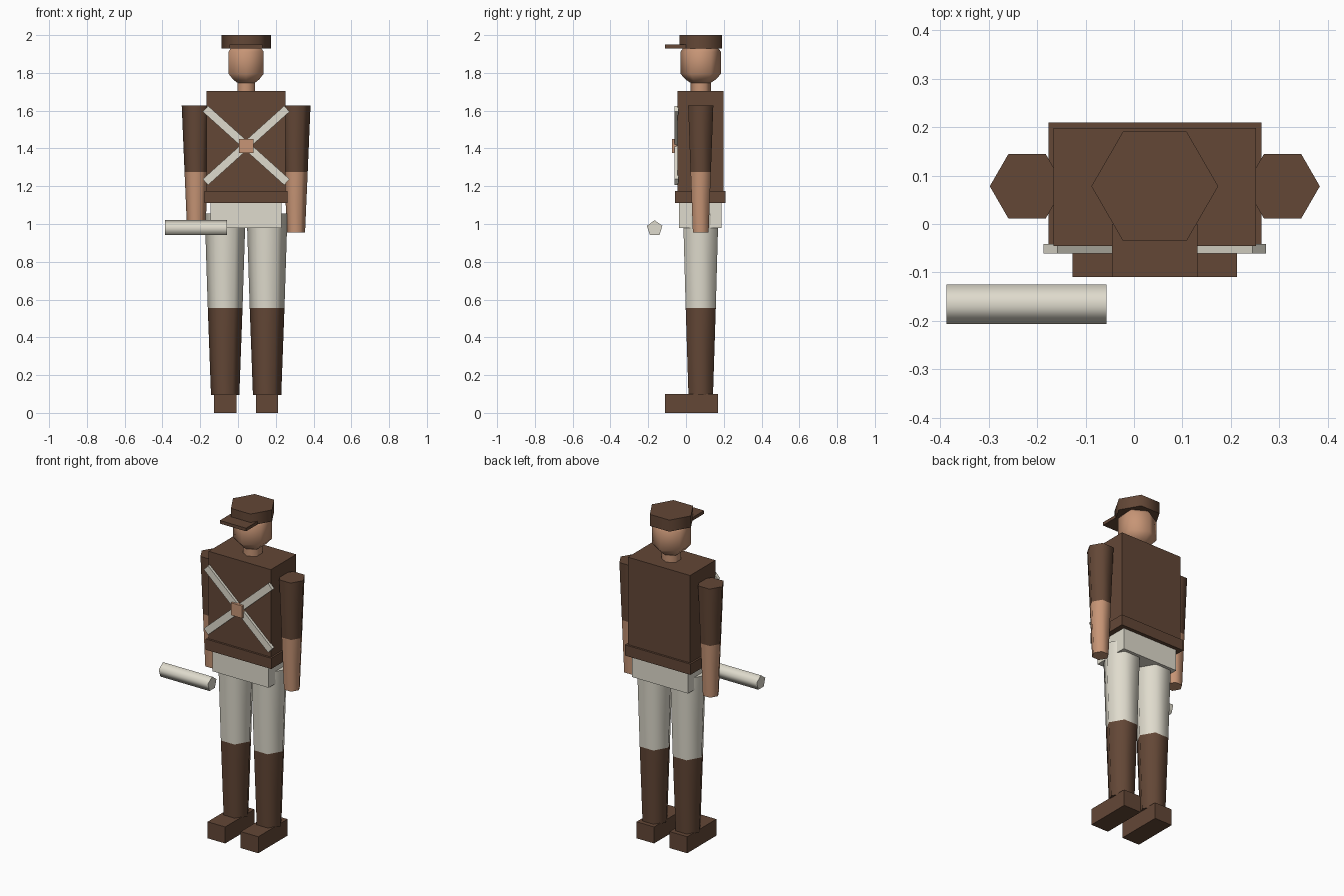
import bpy, bmesh
from math import pi, cos, sin, radians
from mathutils import Matrix

if "Cube" in bpy.data.objects:
    bpy.data.objects.remove(bpy.data.objects["Cube"])

CX, CY = 0.043, 0.078  # body axis


def material(name, rgb):
    m = bpy.data.materials.new(name)
    m.use_nodes = True
    m.diffuse_color = (*rgb, 1)
    m.node_tree.nodes["Principled BSDF"].inputs["Base Color"].default_value = (*rgb, 1)
    return m


brown = material("brown cloth", (0.125, 0.063, 0.037))
white = material("off white", (0.74, 0.71, 0.61))
skin = material("skin", (0.57, 0.30, 0.18))


def finish(name, bm, mats, smooth=False):
    bmesh.ops.recalc_face_normals(bm, faces=bm.faces)
    mesh = bpy.data.meshes.new(name)
    bm.to_mesh(mesh)
    bm.free()
    ob = bpy.data.objects.new(name, mesh)
    bpy.context.collection.objects.link(ob)
    for m in mats:
        mesh.materials.append(m)
    if smooth:
        bpy.ops.object.select_all(action="DESELECT")
        ob.select_set(True)
        bpy.context.view_layer.objects.active = ob
        bpy.ops.object.shade_smooth_by_angle(angle=radians(75))
    return ob


def box(name, mat, x, y, z):
    """Box from (min, max) pairs."""
    bm = bmesh.new()
    bmesh.ops.create_cube(bm, size=1)
    for v in bm.verts:
        v.co = [a + (b - a) * (c + 0.5) for (a, b), c in zip((x, y, z), v.co)]
    return finish(name, bm, [mat])


def lathe(name, mats, x, y, rings, sides=6, turn=0.0, split=None):
    """Stack of polygon rings (z, radius); faces below split use the second material."""
    bm = bmesh.new()
    loops = [[bm.verts.new((x + r * cos(turn + 2 * pi * i / sides),
                            y + r * sin(turn + 2 * pi * i / sides), z))
              for i in range(sides)] for z, r in rings]
    for a, b in zip(loops, loops[1:]):
        for i in range(sides):
            j = (i + 1) % sides
            bm.faces.new((a[i], a[j], b[j], b[i]))
    bm.faces.new(loops[0])
    bm.faces.new(loops[-1])
    if split is not None:
        for f in bm.faces:
            f.material_index = int(f.calc_center_median().z < split)
    return finish(name, bm, mats, smooth=True)


# Torso, jacket hem and hips
box("jacket", brown, (CX - 0.209, CX + 0.209), (-0.045, 0.198), (1.14, 1.705))
box("jacket_hem", brown, (CX - 0.22, CX + 0.22), (-0.057, 0.21), (1.11, 1.175))
box("hips", white, (CX - 0.188, CX + 0.188), (-0.037, 0.188), (0.98, 1.12))

# Limbs and feet, mirrored about the body axis
for side, s in (("right", -1), ("left", 1)):
    lathe(side + "_arm", [brown, skin], CX + s * 0.264, CY,
          [(1.627, 0.077), (1.275, 0.062), (0.955, 0.048)], split=1.27)
    lx = CX + s * 0.111
    lathe(side + "_leg", [white, brown], lx, CY,
          [(1.055, 0.108), (0.555, 0.092), (0.095, 0.075)], split=0.55)
    box(side + "_foot", brown, (lx - 0.059, lx + 0.059), (-0.11, 0.17), (0, 0.1))

# Crossed straps and buckle
for name, s in (("strap_rising", 1), ("strap_falling", -1)):
    strap = box(name, white, (-0.29, 0.29), (-0.01, 0.01), (-0.021, 0.021))
    strap.data.transform(Matrix.Translation((CX, -0.051, 1.416))
                         @ Matrix.Rotation(s * radians(42), 4, "Y"))
box("buckle", skin, (CX - 0.038, CX + 0.038), (-0.075, -0.05), (1.375, 1.45))

# Neck, head and cap
lathe("neck", [skin], CX, CY, [(1.69, 0.054), (1.78, 0.054)], turn=pi / 2)
lathe("head", [skin], CX, CY,
      [(1.745, 0.05), (1.765, 0.08), (1.795, 0.107), (1.912, 0.107), (1.935, 0.09)],
      turn=pi / 2)
lathe("cap", [brown], CX, CY, [(1.93, 0.131), (2.0, 0.131)])
box("cap_brim", brown, (CX - 0.088, CX + 0.088), (-0.11, 0.0), (1.93, 1.949))

# Five sided baton lying across the front
baton = lathe("baton", [white], 0, 0, [(-0.165, 0.043), (0.165, 0.043)], sides=5, turn=pi)
baton.data.transform(Matrix.Translation((-0.222, -0.166, 0.977))
                     @ Matrix.Rotation(pi / 2, 4, "Y"))
